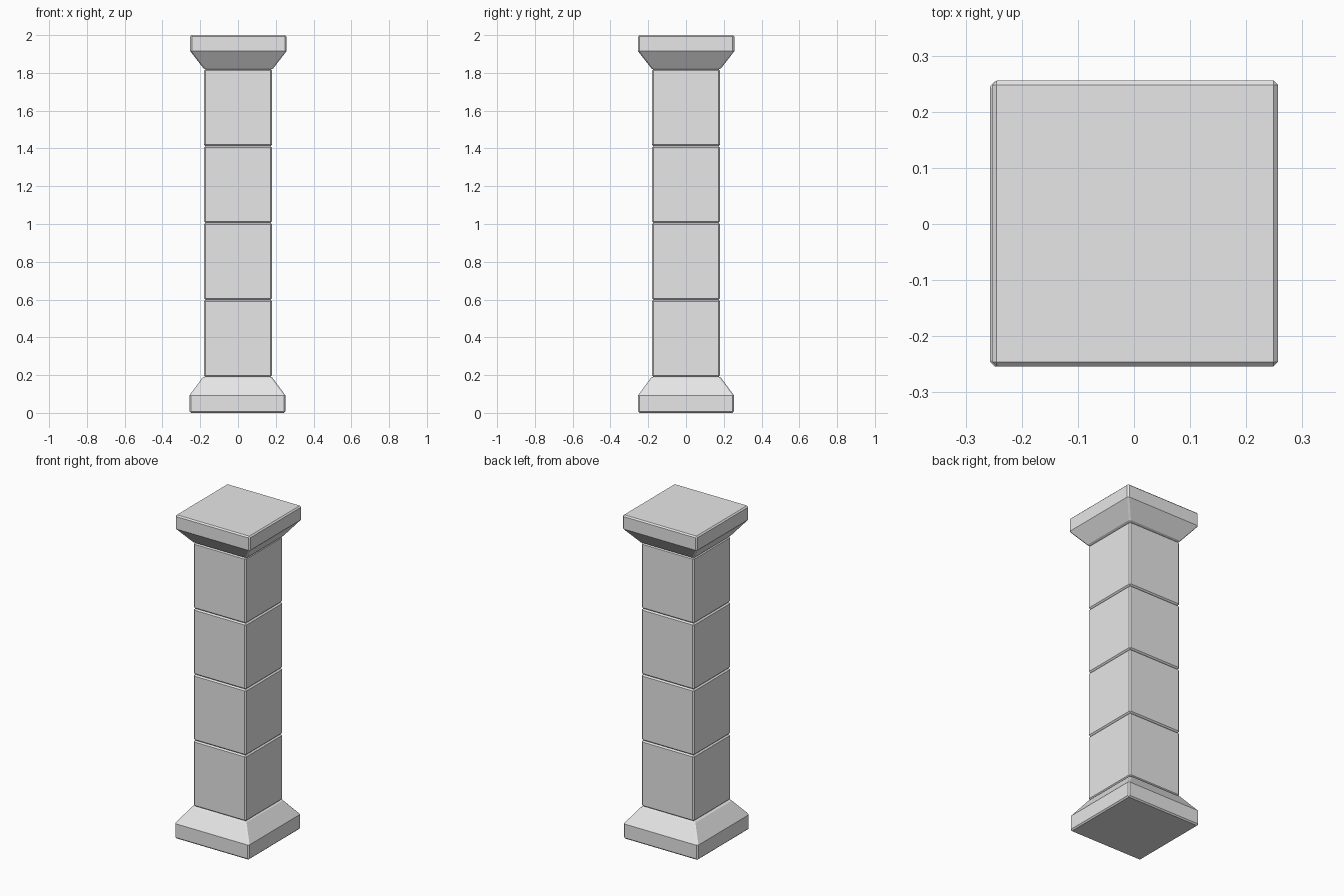
import bpy
import bmesh
import math

cube = bpy.data.objects.get("Cube")
if cube:
    bpy.data.objects.remove(cube, do_unlink=True)

# Stone colour
stone = bpy.data.materials.new("grey_stone")
stone.use_nodes = True
grey = (0.8, 0.8, 0.8, 1.0)
stone.diffuse_color = grey
stone.node_tree.nodes["Principled BSDF"].inputs["Base Color"].default_value = grey


def square_block(name, profile, x=0.0, y=0.0, bevel=0.008):
    """Stack square rings given as (half width, height) and chamfer the edges."""
    bm = bmesh.new()
    rings = []
    for half, z in profile:
        rings.append([bm.verts.new((x + sx * half, y + sy * half, z))
                      for sx, sy in ((-1, -1), (1, -1), (1, 1), (-1, 1))])
    bm.faces.new(rings[0][::-1])
    bm.faces.new(rings[-1])
    for low, high in zip(rings, rings[1:]):
        for i in range(4):
            j = (i + 1) % 4
            bm.faces.new((low[i], low[j], high[j], high[i]))
    mesh = bpy.data.meshes.new(name)
    bm.to_mesh(mesh)
    bm.free()
    mesh.materials.append(stone)
    obj = bpy.data.objects.new(name, mesh)
    bpy.context.collection.objects.link(obj)
    mod = obj.modifiers.new("chamfer", 'BEVEL')
    mod.width = bevel
    mod.segments = 1
    mod.limit_method = 'ANGLE'
    mod.angle_limit = math.radians(50)
    return obj


# Flared base and capital
square_block("base", [(0.254, 0.0), (0.254, 0.093), (0.18, 0.193)], x=-0.003)
square_block("capital", [(0.18, 1.818), (0.255, 1.915), (0.255, 2.0)], x=0.002, y=0.001)

# Shaft of four stacked blocks
bottom, top, count = 0.191, 1.82, 4
step = (top - bottom) / count
for k in range(count):
    z = bottom + k * step
    square_block(f"shaft_block_{k + 1}", [(0.18, z), (0.18, z + step)])
